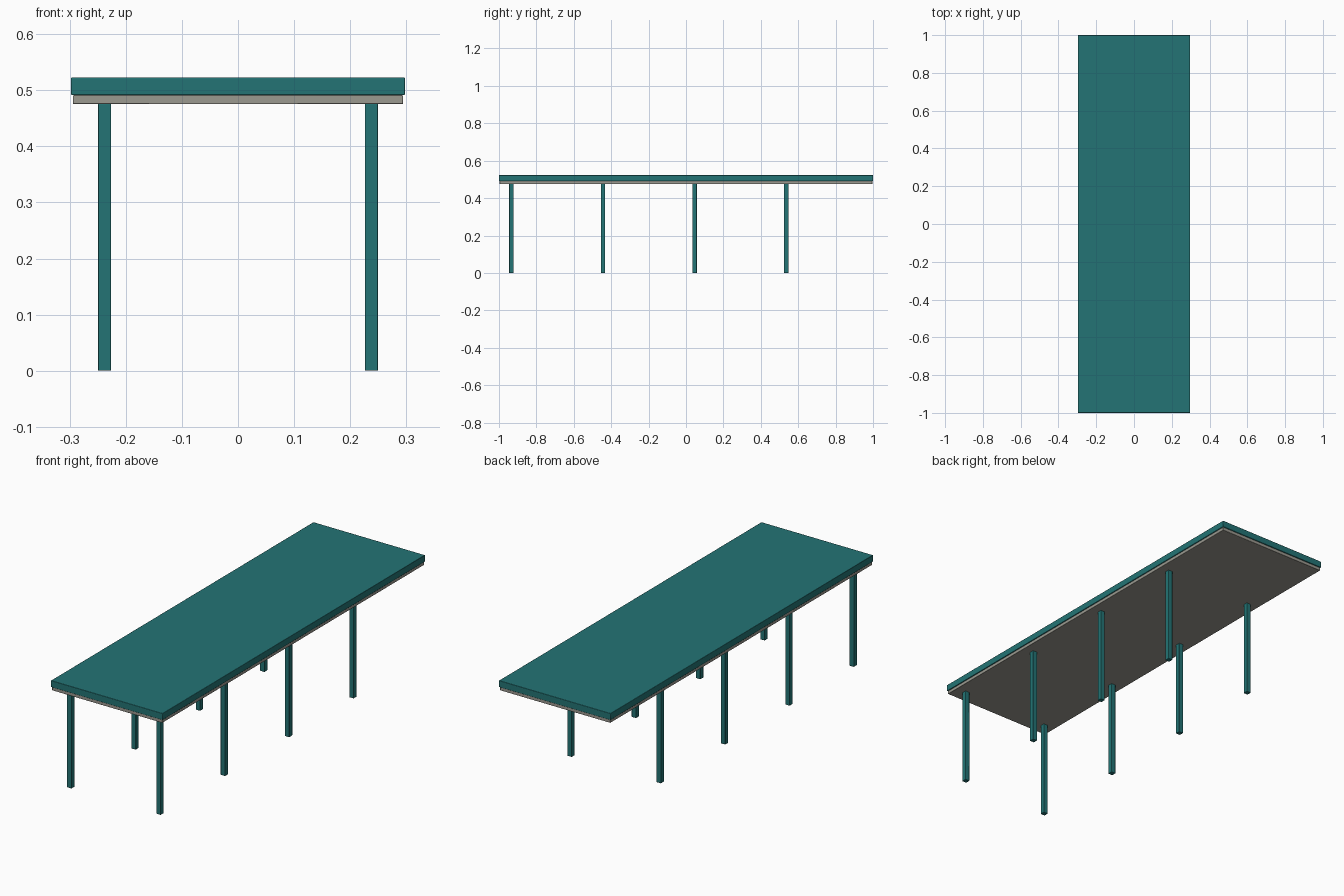
import bpy

if "Cube" in bpy.data.objects:
    bpy.data.objects.remove(bpy.data.objects["Cube"])


def material(name, rgb):
    m = bpy.data.materials.new(name)
    m.diffuse_color = (*rgb, 1)
    m.use_nodes = True
    m.node_tree.nodes["Principled BSDF"].inputs["Base Color"].default_value = m.diffuse_color
    return m


teal = material("teal", (0.017, 0.175, 0.178))
grey = material("warm grey", (0.33, 0.32, 0.28))


def box(name, center, size, mat, bevel):
    bpy.ops.mesh.primitive_cube_add(size=1, location=center)
    o = bpy.context.object
    o.name = name
    o.scale = size
    bpy.ops.object.transform_apply(location=False, rotation=False, scale=True)
    o.data.materials.append(mat)
    b = o.modifiers.new("soft edges", 'BEVEL')
    b.width = bevel
    b.segments = 2
    bpy.ops.object.shade_smooth_by_angle()
    return o


# Table top and the slightly smaller board beneath it
box("table_top", (0, 0, 0.507), (0.595, 2.0, 0.032), teal, 0.002)
box("under_board", (0, 0, 0.483), (0.588, 1.993, 0.016), grey, 0.0015)

# Four evenly spaced pairs of legs, set off-centre along the length
for i in range(4):
    for side, label in ((-1, "left"), (1, "right")):
        box(f"{label}_leg_{i + 1}", (side * 0.238, -0.934 + i * 0.49, 0.238),
            (0.0235, 0.0235, 0.476), teal, 0.0015)
